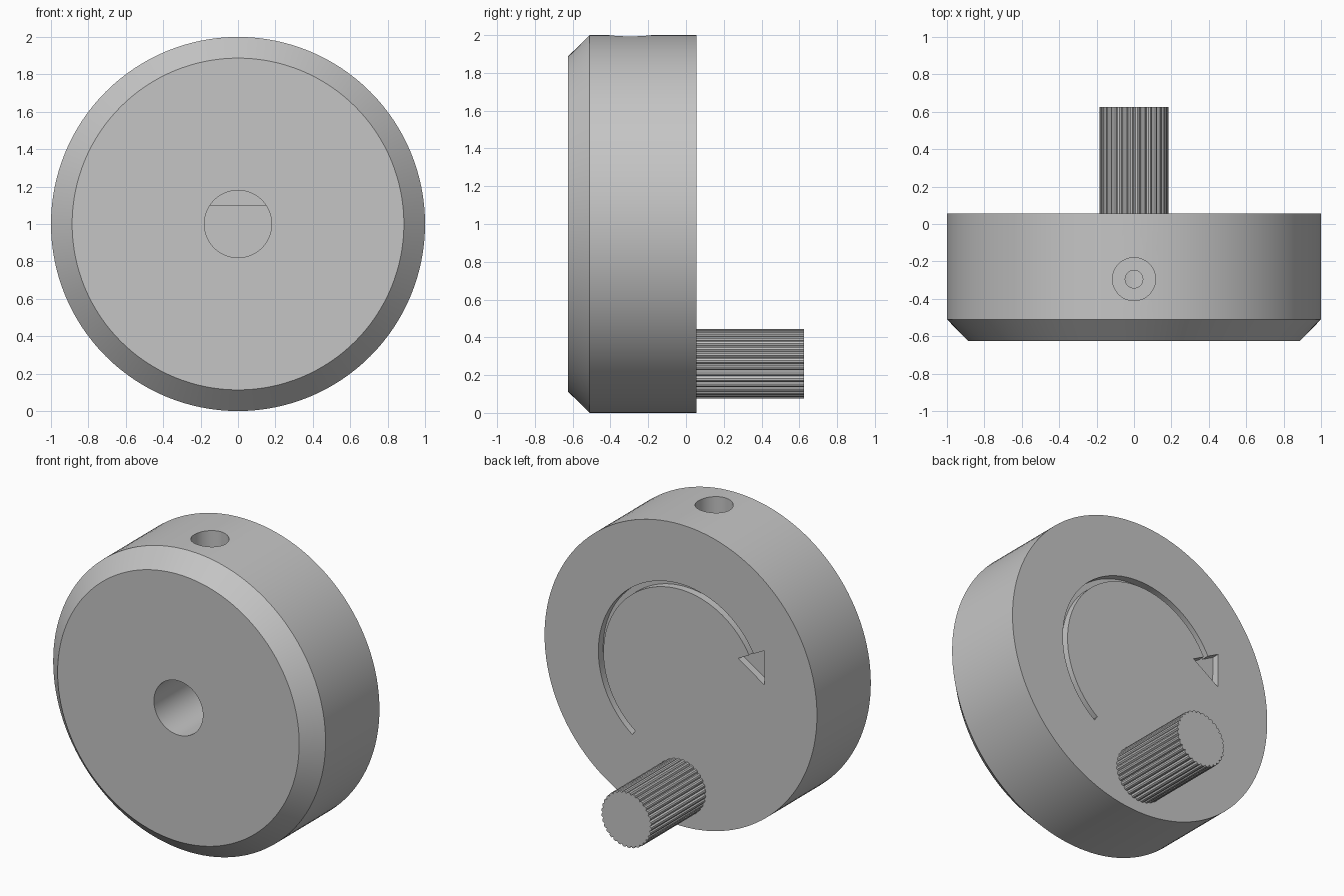
import bpy, bmesh
from math import sin, cos, asin, pi, radians
from mathutils import Matrix

cube = bpy.data.objects.get("Cube")
if cube:
    bpy.data.objects.remove(cube, do_unlink=True)

grey = bpy.data.materials.new("plain grey")
grey.use_nodes = True
colour = (0.56, 0.56, 0.56, 1)
grey.diffuse_color = colour
grey.node_tree.nodes["Principled BSDF"].inputs["Base Color"].default_value = colour

AXIS = 1.0          # height of the wheel axis
BACK = 0.055        # flat back face of the wheel
END = 0.625         # front and rear limits


def arc(r, start=0.0, stop=2 * pi, n=128, closed=True):
    steps = n if closed else n - 1
    return [(r * cos(start + (stop - start) * i / steps),
             r * sin(start + (stop - start) * i / steps)) for i in range(n)]


def finish(name, bm):
    bmesh.ops.recalc_face_normals(bm, faces=bm.faces)
    mesh = bpy.data.meshes.new(name)
    bm.to_mesh(mesh)
    bm.free()
    mesh.materials.append(grey)
    ob = bpy.data.objects.new(name, mesh)
    bpy.context.collection.objects.link(ob)
    return ob


def loft(name, sections, z=AXIS):
    """Skin matching outlines placed at successive depths (y, outline)."""
    bm = bmesh.new()
    rings = [[bm.verts.new((px, y, z + pz)) for px, pz in pts] for y, pts in sections]
    for a, b in zip(rings, rings[1:]):
        for i in range(len(a)):
            j = (i + 1) % len(a)
            bm.faces.new((a[i], a[j], b[j], b[i]))
    bm.faces.new(rings[0])
    bm.faces.new(rings[-1])
    return finish(name, bm)


def upright_rod(name, r, y, z0, z1):
    bm = bmesh.new()
    bmesh.ops.create_cone(bm, cap_ends=True, segments=48, radius1=r, radius2=r,
                          depth=z1 - z0, matrix=Matrix.Translation((0, y, (z0 + z1) / 2)))
    return finish(name, bm)


def combine(target, tool, operation="DIFFERENCE"):
    tool.hide_render = True
    mod = target.modifiers.new(tool.name, "BOOLEAN")
    mod.operation, mod.solver, mod.object = operation, "EXACT", tool
    bpy.context.view_layer.objects.active = target
    bpy.ops.object.modifier_apply(modifier=mod.name)
    bpy.data.objects.remove(tool, do_unlink=True)


def smooth(ob):
    bpy.ops.object.select_all(action="DESELECT")
    ob.select_set(True)
    bpy.context.view_layer.objects.active = ob
    bpy.ops.object.shade_smooth_by_angle(angle=radians(25))


# Wheel with a chamfered front rim
wheel = loft("wheel", [(-END, arc(0.887)), (-0.51, arc(1.0)), (BACK, arc(1.0))])

# Blind shaft bore, narrowed to a D section behind the mouth
combine(wheel, loft("shaft_bore", [(-0.8, arc(0.18, n=64)), (-0.1, arc(0.18, n=64))]))
chord = asin(0.1 / 0.195)
segment = arc(0.195, chord, pi - chord, 24, closed=False)
combine(wheel, loft("bore_flat", [(-0.42, segment), (-0.05, segment)]), "UNION")

# Counterbored set screw hole from the rim to the shaft flat
combine(wheel, upright_rod("screw_recess", 0.115, -0.295, 1.4, 2.2))
combine(wheel, upright_rod("screw_hole", 0.047, -0.295, 1.03, 1.6))

# Curved direction arrow engraved in the back
a0, a1 = radians(-54), radians(152)
tangent = (-sin(a1), cos(a1))
head = [(0.697 * cos(a1), 0.697 * sin(a1)),
        (0.588 * cos(a1) + 0.2 * tangent[0], 0.588 * sin(a1) + 0.2 * tangent[1]),
        (0.478 * cos(a1), 0.478 * sin(a1))]
arrow = arc(0.605, a0, a1, 64, False) + head + arc(0.568, a1, a0, 64, False)
combine(wheel, loft("arrow_groove", [(BACK - 0.05, arrow), (0.2, arrow)]))
smooth(wheel)

# Fluted crank handle
LOBES = 32
flutes = []
for i in range(LOBES):
    for offset, r in ((0.0, 0.172), (0.22, 0.182), (0.5, 0.185), (0.78, 0.182)):
        a = 2 * pi * (i + offset) / LOBES
        flutes.append((r * cos(a), r * sin(a)))
handle = loft("crank_handle", [(0.03, flutes), (END, flutes)], z=0.26)
smooth(handle)
